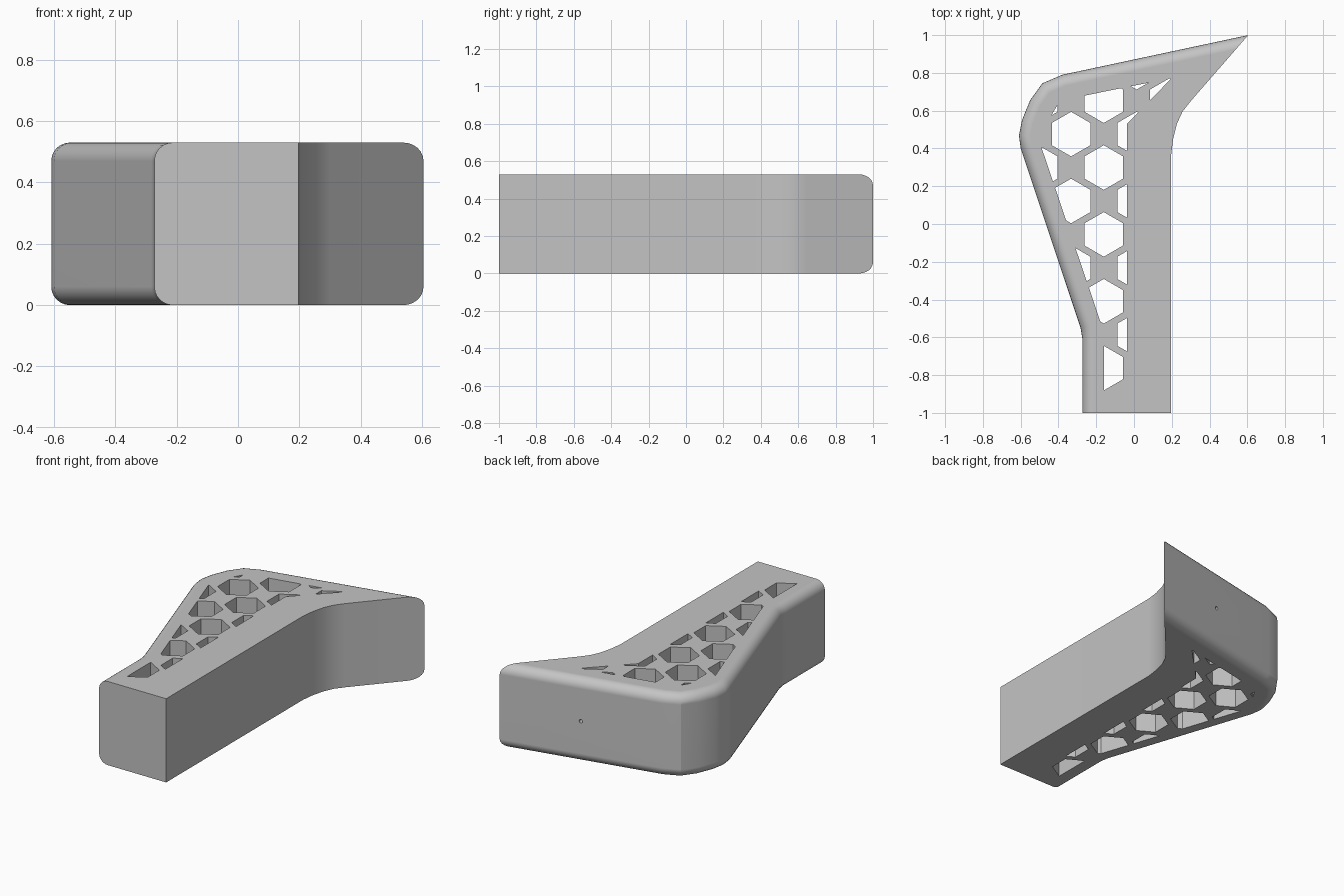
import bpy, bmesh, math
from mathutils import Vector, Matrix
from mathutils.geometry import intersect_line_line

cube = bpy.data.objects.get("Cube")
if cube:
    bpy.data.objects.remove(cube, do_unlink=True)

HEIGHT, FILLET, STEPS = 0.53, 0.06, 6

grey = bpy.data.materials.new("light grey")
grey.use_nodes = True
grey.diffuse_color = (0.55, 0.55, 0.55, 1)
grey.node_tree.nodes["Principled BSDF"].inputs["Base Color"].default_value = (0.55, 0.55, 0.55, 1)


def make_object(name, bm):
    bmesh.ops.recalc_face_normals(bm, faces=bm.faces)
    mesh = bpy.data.meshes.new(name)
    bm.to_mesh(mesh)
    bm.free()
    mesh.materials.append(grey)
    obj = bpy.data.objects.new(name, mesh)
    bpy.context.collection.objects.link(obj)
    return obj


def loft(bm, rings):
    """Skin a stack of equal rings and cap both ends."""
    loops = [[bm.verts.new(p) for p in ring] for ring in rings]
    n = len(loops[0])
    for a, b in zip(loops, loops[1:]):
        for i in range(n):
            j = (i + 1) % n
            bm.faces.new((a[i], a[j], b[j], b[i]))
    bm.faces.new(loops[0][::-1])
    bm.faces.new(loops[-1])


def prism(bm, points, z0, z1):
    loft(bm, [[(x, y, z) for x, y in points] for z in (z0, z1)])


def boolean(target, tool, operation):
    tool.hide_render = True
    mod = target.modifiers.new("cut", 'BOOLEAN')
    mod.operation, mod.object, mod.solver = operation, tool, 'EXACT'
    bpy.context.view_layer.update()
    result = target.evaluated_get(bpy.context.evaluated_depsgraph_get())
    mesh = bpy.data.meshes.new_from_object(result)
    target.modifiers.clear()
    target.data = mesh
    bpy.data.objects.remove(tool, do_unlink=True)


# Outline: plain front and right walls, then rounded back and left walls
plain = [(-0.273, -1), (0.197, -1), (0.197, 0.37), (0.207, 0.45), (0.227, 0.53),
         (0.257, 0.595), (0.30, 0.65)]
rounded = [(0.605, 1), (-0.38, 0.79), (-0.485, 0.745), (-0.55, 0.655), (-0.593, 0.55),
           (-0.609, 0.47), (-0.60, 0.40), (-0.283, -0.55), (-0.273, -0.61)]
outline = [Vector((x, y, 0)) for x, y in plain + rounded]


def inset_ring(d, z):
    """Move only the rounded walls inward by d."""
    n = len(outline)
    lines = []
    for i, a in enumerate(outline):
        b = outline[(i + 1) % n]
        side = Vector((a.y - b.y, b.x - a.x, 0)).normalized()
        shift = side * d if i >= len(plain) else Vector()
        lines.append((a + shift, b + shift))
    return [intersect_line_line(*lines[i - 1], *lines[i])[0] + Vector((0, 0, z))
            for i in range(n)]


# Body with rounded top and bottom edges
arc = [math.pi / 2 * k / STEPS for k in range(STEPS + 1)]
levels = [(FILLET * (1 - math.sin(t)), FILLET * (1 - math.cos(t))) for t in arc]
levels += [(d, HEIGHT - z) for d, z in reversed(levels)]
bm = bmesh.new()
loft(bm, [inset_ring(d, z) for d, z in levels])
body = make_object("bracket_body", bm)

# Honeycomb holes
bm = bmesh.new()
for row in range(10):
    for col in range(3):
        cx = (-0.507 if row % 2 else -0.333) + 0.347 * col
        cy = 0.83 - 0.177 * row
        prism(bm, [(cx + 0.118 * math.sin(k * math.pi / 3),
                    cy + 0.118 * math.cos(k * math.pi / 3)) for k in range(6)],
              -0.1, HEIGHT + 0.1)
honeycomb = make_object("honeycomb_cutter", bm)

# Area the holes are limited to
bm = bmesh.new()
prism(bm, [(-0.16, -0.89), (-0.037, -0.89), (-0.037, 0.53), (0.2, 0.773), (-0.26, 0.68),
           (-0.36, 0.66), (-0.405, 0.63), (-0.47, 0.52), (-0.495, 0.42), (-0.16, -0.57)],
      -0.2, HEIGHT + 0.2)
window = make_object("window_cutter", bm)
boolean(honeycomb, window, 'INTERSECT')
boolean(body, honeycomb, 'DIFFERENCE')

# Small drilled hole in the back wall
bm = bmesh.new()
turn = Vector((0.21, -0.98, 0)).to_track_quat('Z', 'Y').to_matrix().to_4x4()
bmesh.ops.create_cone(bm, cap_ends=True, segments=16, radius1=0.011, radius2=0.011, depth=0.2,
                      matrix=Matrix.Translation((0.11, 0.895, HEIGHT / 2)) @ turn)
boolean(body, make_object("drill_cutter", bm), 'DIFFERENCE')

# Smooth the rounded walls, keep the cut edges sharp
bpy.ops.object.select_all(action='DESELECT')
body.select_set(True)
bpy.context.view_layer.objects.active = body
bpy.ops.object.shade_smooth_by_angle(angle=math.radians(30))
body.modifiers.new("even shading", 'WEIGHTED_NORMAL').keep_sharp = True
